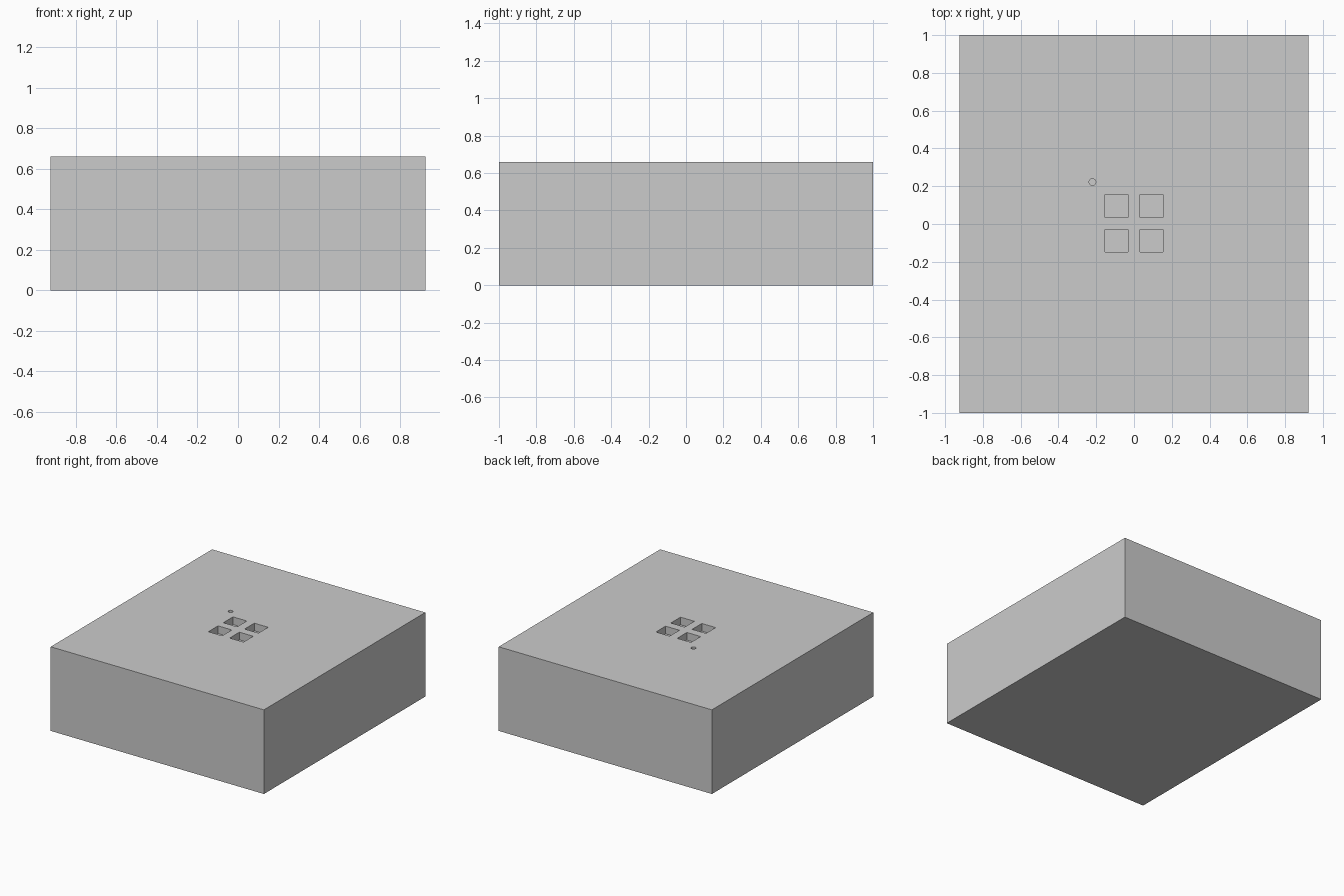
import bpy

if "Cube" in bpy.data.objects:
    bpy.data.objects.remove(bpy.data.objects["Cube"])

W, D, H = 1.85, 2.0, 0.66
POCKET, OFFSET, POCKET_DEPTH = 0.12, 0.0925, 0.06
DOT_RADIUS, DOT_DEPTH = 0.018, 0.02


def block(name, size, location):
    bpy.ops.mesh.primitive_cube_add(size=1, location=location)
    ob = bpy.context.object
    ob.name = name
    ob.scale = size
    bpy.ops.object.transform_apply(location=False, rotation=False, scale=True)
    return ob


def carve(target, cutter):
    mod = target.modifiers.new(cutter.name, 'BOOLEAN')
    mod.operation = 'DIFFERENCE'
    mod.solver = 'EXACT'
    mod.object = cutter
    bpy.context.view_layer.objects.active = target
    bpy.ops.object.modifier_apply(modifier=mod.name)
    bpy.data.objects.remove(cutter, do_unlink=True)


# Solid main body
body = block("body", (W, D, H), (0, 0, H / 2))

# Four square pockets around the centre of the top
for sx in (-1, 1):
    for sy in (-1, 1):
        carve(body, block("pocket_cutter", (POCKET, POCKET, 2 * POCKET_DEPTH),
                          (sx * OFFSET, sy * OFFSET + 0.003, H)))

# Small round marker dimple beside the back left pocket
bpy.ops.mesh.primitive_cylinder_add(vertices=16, radius=DOT_RADIUS,
                                    depth=2 * DOT_DEPTH, location=(-0.22, 0.222, H))
dot = bpy.context.object
dot.name = "marker_cutter"
carve(body, dot)
